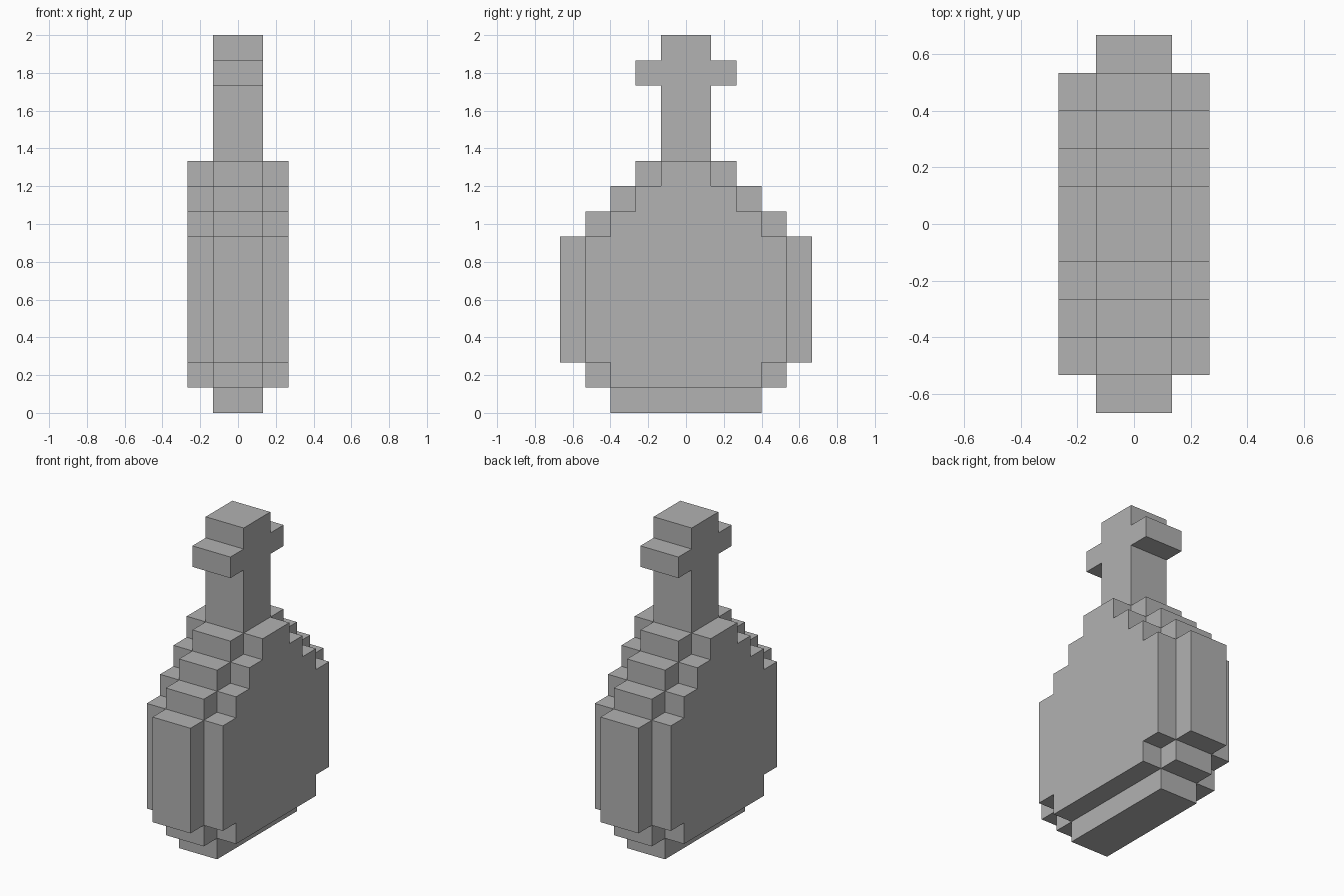
import bpy
import bmesh

cube = bpy.data.objects.get("Cube")
if cube:
    bpy.data.objects.remove(cube, do_unlink=True)

U = 2 / 15  # edge of one block

grey = bpy.data.materials.new("plain grey")
grey.use_nodes = True
colour = (0.445, 0.445, 0.445, 1)
grey.diffuse_color = colour
grey.node_tree.nodes["Principled BSDF"].inputs["Base Color"].default_value = colour


def stepped_slab(name, steps, x0, x1, back=True):
    """Extrude a stepped, symmetric outline along x; steps are (half depth, bottom, top)."""
    right = []
    for half, low, high in steps:
        right += [(half, low), (half, high)]
    outline = right + [(-y, z) for y, z in reversed(right)]
    bm = bmesh.new()
    face = bm.faces.new([bm.verts.new((x0 * U, y * U, z * U)) for y, z in outline])
    new = bmesh.ops.extrude_face_region(bm, geom=[face], use_keep_orig=True)["geom"]
    moved = [v for v in new if isinstance(v, bmesh.types.BMVert)]
    bmesh.ops.translate(bm, verts=moved, vec=((x1 - x0) * U, 0, 0))
    bmesh.ops.recalc_face_normals(bm, faces=bm.faces)
    if not back:  # leave the side against the core open
        inner = [f for f in bm.faces if all(abs(v.co.x - x0 * U) < 1e-5 for v in f.verts)]
        bmesh.ops.delete(bm, geom=inner, context='FACES_ONLY')
    mesh = bpy.data.meshes.new(name)
    bm.to_mesh(mesh)
    bm.free()
    mesh.materials.append(grey)
    obj = bpy.data.objects.new(name, mesh)
    bpy.context.collection.objects.link(obj)
    return obj


# Core: base, belly, shoulders, neck, lip and stopper
core = [(3, 0, 1), (4, 1, 2), (5, 2, 7), (4, 7, 8), (3, 8, 9), (2, 9, 10),
        (1, 10, 13), (2, 13, 14), (1, 14, 15)]
stepped_slab("bottle_core", core, -1, 1)

# Side panels: the belly and shoulders, one block narrower than the core
panel = [(half - 1, low, high) for half, low, high in core[1:6]]
for name, side in (("left_panel", 1), ("right_panel", -1)):
    stepped_slab(name, panel, side, 2 * side, back=False)
